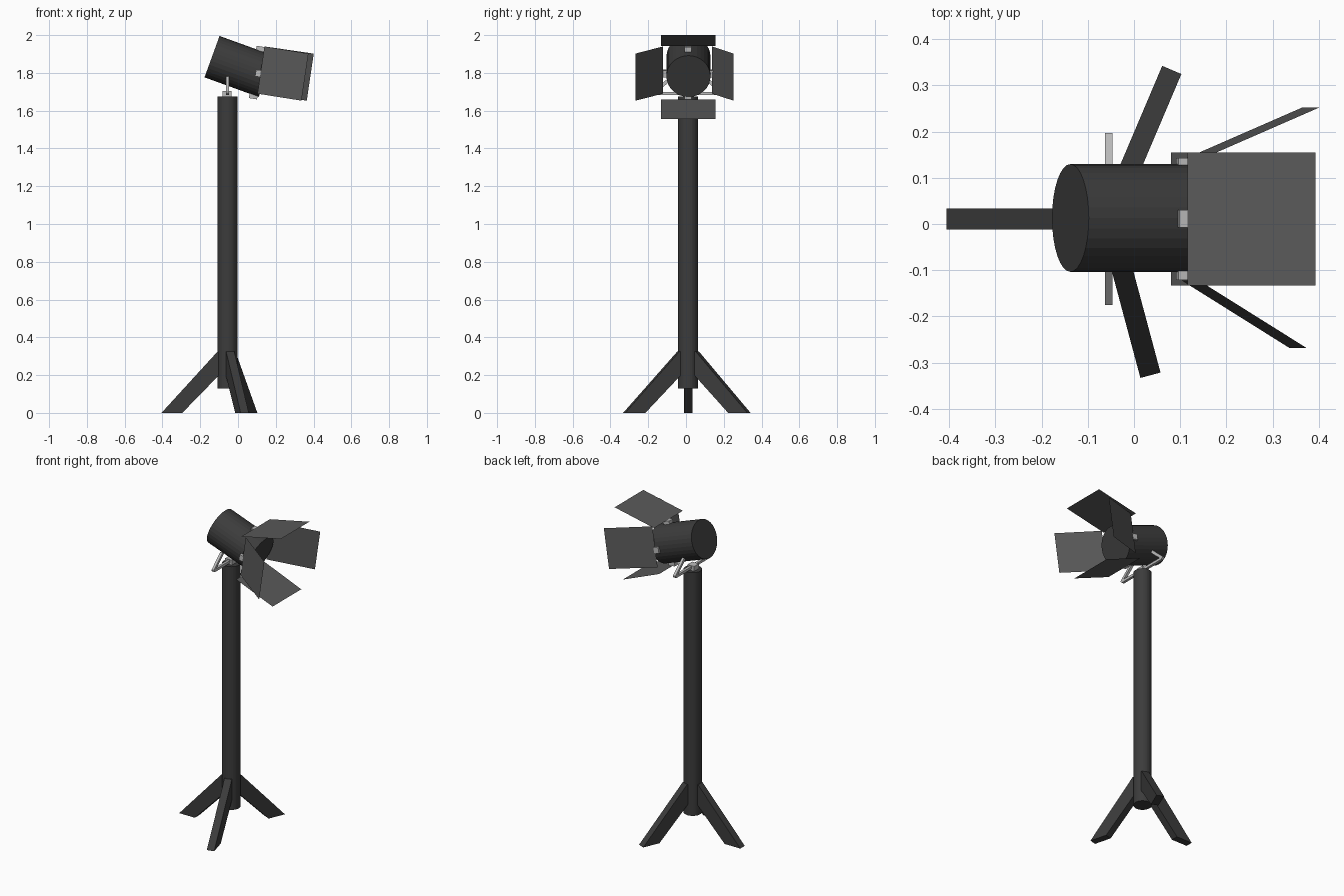
import bpy, bmesh, math
from mathutils import Matrix, Vector

if "Cube" in bpy.data.objects:
    bpy.data.objects.remove(bpy.data.objects["Cube"])

PX, PY = -0.055, 0.011   # pole axis


def material(name, v):
    m = bpy.data.materials.new(name)
    m.diffuse_color = (v, v, v, 1)
    m.use_nodes = True
    m.node_tree.nodes["Principled BSDF"].inputs["Base Color"].default_value = m.diffuse_color
    return m


BLACK = material("black_paint", 0.045)
DOOR = material("dark_sheet_metal", 0.1)
STEEL = material("steel", 0.5)


def finish(name, bm, mat):
    bmesh.ops.recalc_face_normals(bm, faces=bm.faces)
    me = bpy.data.meshes.new(name)
    bm.to_mesh(me)
    bm.free()
    me.materials.append(mat)
    ob = bpy.data.objects.new(name, me)
    bpy.context.collection.objects.link(ob)
    return ob


def cylinder(name, a, b, r, mat, sides=32):
    a, b = Vector(a), Vector(b)
    d = b - a
    mtx = Matrix.Translation((a + b) / 2) @ d.to_track_quat('Z', 'Y').to_matrix().to_4x4()
    bm = bmesh.new()
    bmesh.ops.create_cone(bm, cap_ends=True, segments=sides, radius1=r, radius2=r,
                          depth=d.length, matrix=mtx)
    return finish(name, bm, mat)


def box(name, centre, size, mat, tilt=0):
    bm = bmesh.new()
    mtx = (Matrix.Translation(centre) @ Matrix.Rotation(math.radians(tilt), 4, 'Y')
           @ Matrix.Diagonal((*size, 1)))
    bmesh.ops.create_cube(bm, size=1, matrix=mtx)
    return finish(name, bm, mat)


def prism(name, profile, width, angle, mat):
    """Profile of (radius, height) standing on the pole axis, turned to angle."""
    bm = bmesh.new()
    face = bm.faces.new([bm.verts.new((r, -width / 2, z)) for r, z in profile])
    ext = bmesh.ops.extrude_face_region(bm, geom=[face])
    bmesh.ops.translate(bm, vec=(0, width, 0),
                        verts=[v for v in ext['geom'] if isinstance(v, bmesh.types.BMVert)])
    bm.transform(Matrix.Translation((PX, PY, 0)) @ Matrix.Rotation(math.radians(angle), 4, 'Z'))
    return finish(name, bm, mat)


def sheet(name, corners, mat):
    bm = bmesh.new()
    bm.faces.new([bm.verts.new(c) for c in corners])
    return finish(name, bm, mat)


# Pole and three splayed legs
cylinder("pole", (PX, PY, 0.13), (PX, PY, 1.674), 0.053, BLACK)
leg = [(0.35, 0), (0.24, 0), (0.045, 0.2), (0.035, 0.2), (0.035, 0.325), (0.053, 0.325)]
for name, angle in (("back_leg", 180), ("right_leg", 67), ("left_leg", -75)):
    prism(name, leg, 0.045, angle, BLACK)

# Mount block and bent yoke holding the lamp
box("yoke_mount", (PX - 0.003, PY, 1.688), (0.047, 0.047, 0.034), STEEL)
half = [(0.176, 1.684), (0.186, 1.692), (0.186, 1.70), (0.097, 1.78), (0.083, 1.768), (0.16, 1.70)]
prism("yoke", half + [(-y, z) for y, z in reversed(half)], 0.016, 90, STEEL)

# Lamp housing, tilted down 20 degrees
cylinder("lamp_housing", (-0.1375, PY + 0.002, 1.886), (0.149, PY + 0.002, 1.782), 0.1165, BLACK)

# Four barn doors of thin sheet
y0, y1 = PY - 0.144, PY + 0.144
sheet("top_barn_door", [(0.116, y0, 1.942), (0.393, y0, 2.0), (0.393, y1, 2.0), (0.116, y1, 1.942)], DOOR)
sheet("bottom_barn_door", [(0.08, y0, 1.66), (0.336, y0, 1.556), (0.336, y1, 1.556), (0.08, y1, 1.66)], DOOR)
for name, hinge, tip, x in (("left_barn_door", -0.122, -0.268, 0.373),
                            ("right_barn_door", 0.138, 0.252, 0.401)):
    sheet(name, [(0.14, hinge, 1.94), (x, tip, 1.902), (x - 0.037, tip, 1.653),
                 (0.103, hinge, 1.69)], DOOR)

# Hinge clips between housing and doors
box("top_clip", (0.118, PY, 1.927), (0.044, 0.038, 0.026), STEEL, 9)
box("bottom_clip", (0.081, PY, 1.676), (0.044, 0.038, 0.026), STEEL, 9)
for name, s in (("left_clip", -1), ("right_clip", 1)):
    box(name, (0.11, PY + s * 0.122, 1.797), (0.034, 0.02, 0.036), STEEL, 9)
